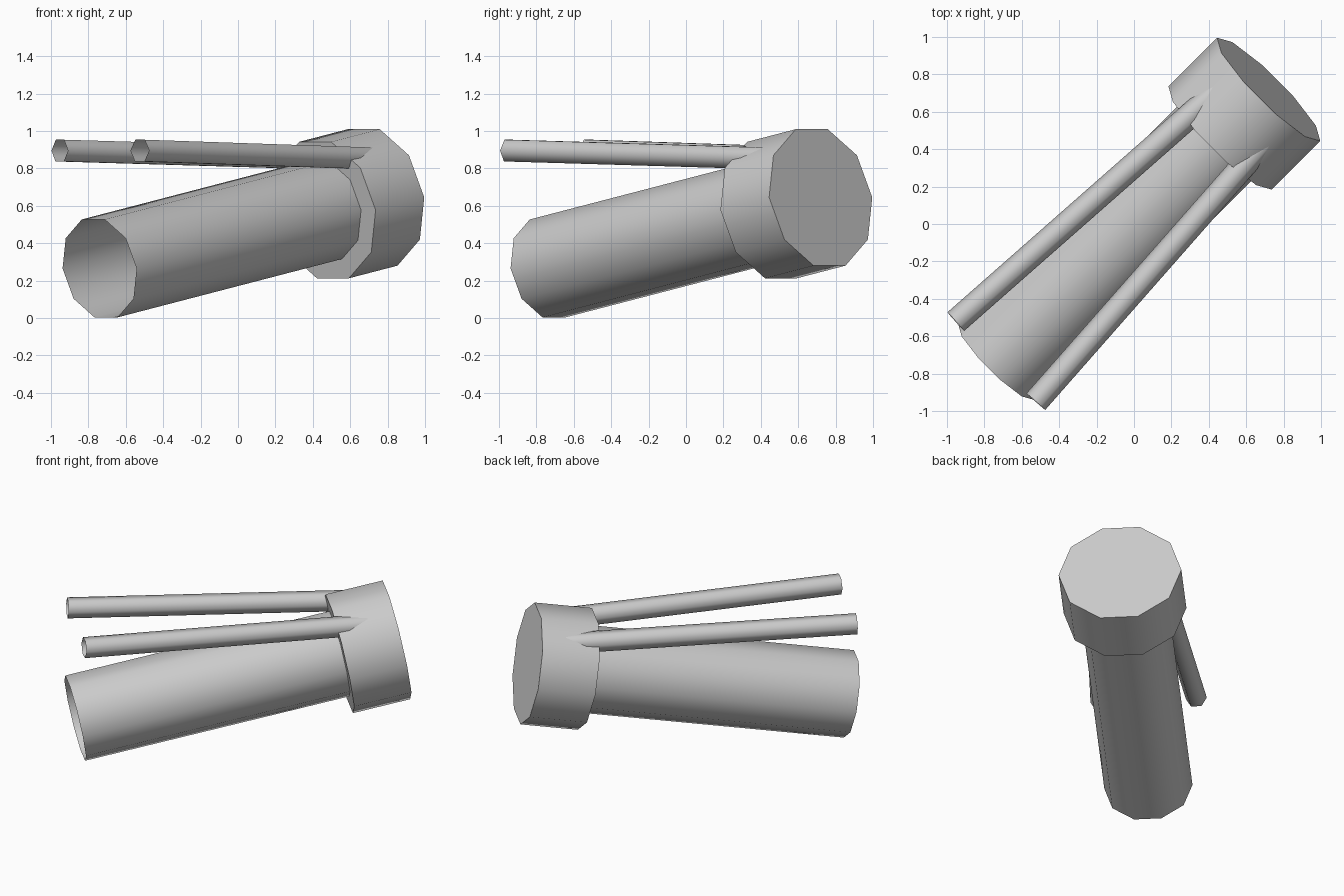
import bpy, math
from mathutils import Vector

if "Cube" in bpy.data.objects:
    bpy.data.objects.remove(bpy.data.objects["Cube"])

grey = bpy.data.materials.new("plain grey")
grey.diffuse_color = (0.6, 0.6, 0.6, 1)
grey.use_nodes = True
grey.node_tree.nodes["Principled BSDF"].inputs["Base Color"].default_value = grey.diffuse_color


def lathe(name, start, axis, rings, sides, phase=0.0, cap_end=False):
    """Sweep rings of (distance, radius) along an axis; the start stays open."""
    start, axis = Vector(start), Vector(axis).normalized()
    side = axis.cross(Vector((0, 0, 1))).normalized()
    up = side.cross(axis)
    verts = []
    for dist, r in rings:
        for i in range(sides):
            a = phase + 2 * math.pi * i / sides
            verts.append(start + axis * dist + r * (math.cos(a) * side + math.sin(a) * up))
    faces = []
    for k in range(len(rings) - 1):
        for i in range(sides):
            j = (i + 1) % sides
            a, b = k * sides, (k + 1) * sides
            faces.append((a + j, a + i, b + i, b + j))
    if cap_end:
        b = (len(rings) - 1) * sides
        faces.append(tuple(b + i for i in reversed(range(sides))))
    mesh = bpy.data.meshes.new(name)
    mesh.from_pydata(verts, [], faces)
    # make every face point away from the axis
    import bmesh
    bm = bmesh.new()
    bm.from_mesh(mesh)
    bmesh.ops.recalc_face_normals(bm, faces=bm.faces)
    bm.faces.ensure_lookup_table()
    f = bm.faces[0]
    c = f.calc_center_median() - start
    if f.normal.dot(c - axis * c.dot(axis)) < 0:
        bmesh.ops.reverse_faces(bm, faces=bm.faces)
    bm.to_mesh(mesh)
    bm.free()
    mesh.materials.append(grey)
    ob = bpy.data.objects.new(name, mesh)
    bpy.context.collection.objects.link(ob)
    bpy.ops.object.select_all(action='DESELECT')
    ob.select_set(True)
    bpy.context.view_layer.objects.active = ob
    bpy.ops.object.shade_smooth_by_angle(angle=math.radians(70))
    return ob


# open tube stepping out into a wide closed head
tilt = Vector((1, 1, 0.26))
neck = 1.20 * tilt.length
end = 1.46 * tilt.length
lathe("tube_and_head", (-0.74, -0.74, 0.265), tilt,
      [(0, 0.28), (neck, 0.28), (neck, 0.39), (end, 0.39)], 10, cap_end=True)

# two thin open pipes sinking into the top of the head
for name, start, axis in (("left_pipe", (-0.953, -0.522, 0.895), (1, 0.88, -0.03)),
                          ("right_pipe", (-0.525, -0.95, 0.895), (0.88, 1, -0.03))):
    lathe(name, start, axis, [(0, 0.067), (1.92, 0.067)], 6)
